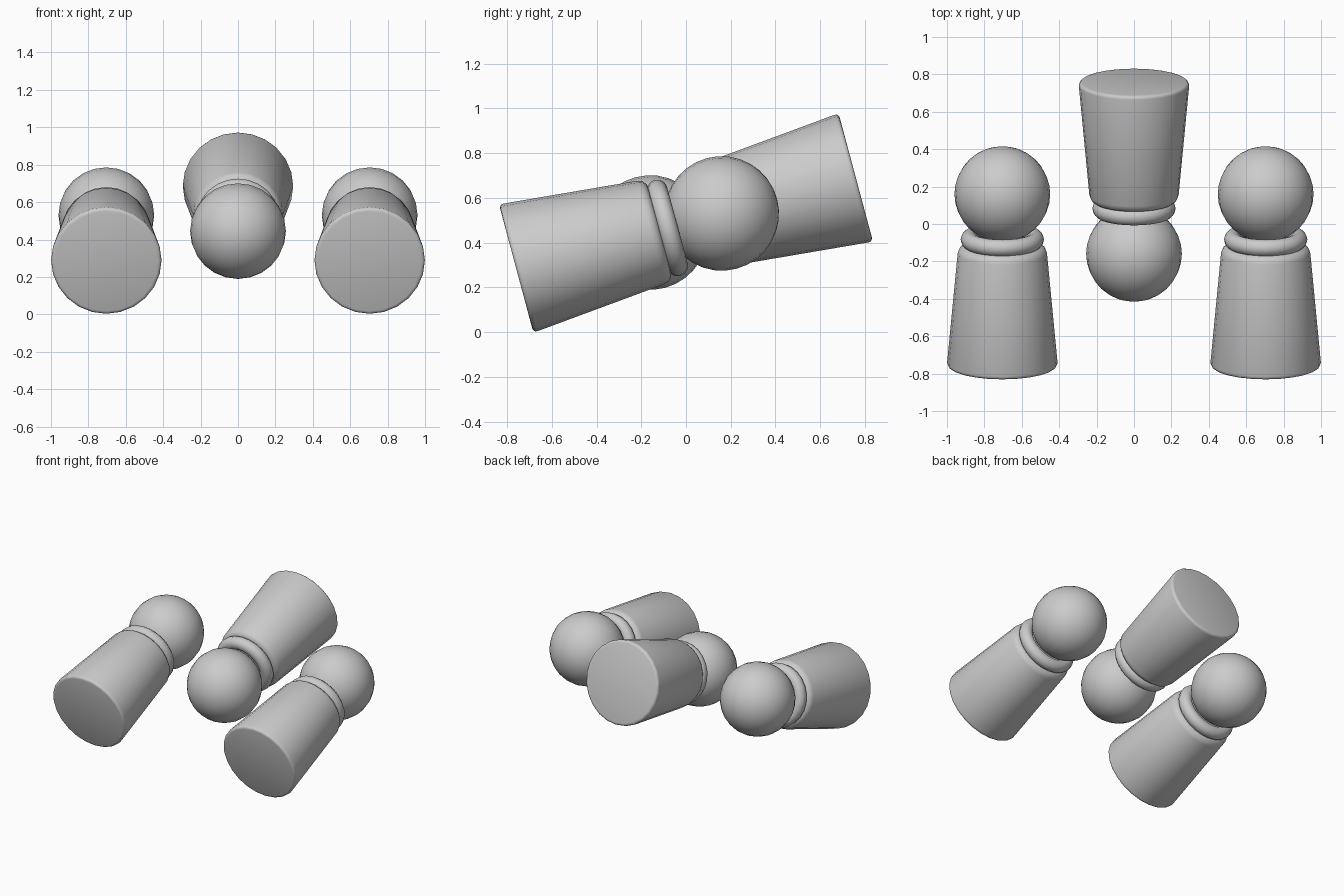
import bpy
import bmesh
from math import radians
from mathutils import Matrix

cube = bpy.data.objects.get("Cube")
if cube:
    bpy.data.objects.remove(cube, do_unlink=True)

SIDES = 24
BODY_LENGTH = 0.665
BASE_RADIUS, TOP_RADIUS = 0.297, 0.235
RING_POS, RING_MAJOR, RING_MINOR = 0.70, 0.177, 0.046
BALL_POS, BALL_RADIUS = 0.951, 0.256

grey = bpy.data.materials.new("plain_grey")
grey.use_nodes = True
colour = (0.6, 0.6, 0.6, 1)
grey.diffuse_color = colour
grey.node_tree.nodes["Principled BSDF"].inputs["Base Color"].default_value = colour


def finish(obj, name, placement):
    """Name, colour, place and smooth one part."""
    obj.name = obj.data.name = name
    obj.data.materials.append(grey)
    obj.matrix_world = placement
    bpy.ops.object.select_all(action="DESELECT")
    obj.select_set(True)
    bpy.context.view_layer.objects.active = obj
    bpy.ops.object.shade_smooth_by_angle(angle=radians(40))


def add_body(name, placement):
    """Tapered body with a small bevel at the base and a softer one at the top."""
    bm = bmesh.new()
    bmesh.ops.create_cone(bm, cap_ends=True, segments=SIDES, radius1=BASE_RADIUS,
                          radius2=TOP_RADIUS, depth=BODY_LENGTH,
                          matrix=Matrix.Translation((0, 0, BODY_LENGTH / 2)))
    for low_end, width in ((True, 0.02), (False, 0.04)):
        rim = [e for e in bm.edges
               if all((v.co.z < 0.001) if low_end else (v.co.z > BODY_LENGTH - 0.001)
                      for v in e.verts)]
        bmesh.ops.bevel(bm, geom=rim, offset=width, segments=3, profile=0.5,
                        affect="EDGES", clamp_overlap=True)
    mesh = bpy.data.meshes.new(name)
    bm.to_mesh(mesh)
    bm.free()
    obj = bpy.data.objects.new(name, mesh)
    bpy.context.collection.objects.link(obj)
    finish(obj, name, placement)


def add_peg(label, x, placement):
    """One peg: body, collar ring and ball head along its own axis."""
    place = Matrix.Translation((x, 0, 0)) @ placement
    add_body(label + "_body", place)

    bpy.ops.mesh.primitive_torus_add(major_segments=SIDES, minor_segments=12,
                                     major_radius=RING_MAJOR, minor_radius=RING_MINOR)
    finish(bpy.context.object, label + "_collar",
           place @ Matrix.Translation((0, 0, RING_POS)))

    bpy.ops.mesh.primitive_uv_sphere_add(segments=SIDES, ring_count=16, radius=BALL_RADIUS)
    finish(bpy.context.object, label + "_head",
           place @ Matrix.Translation((0, 0, BALL_POS)))


# Outer pegs point backwards and up, the middle one forwards and down
outer = Matrix.Translation((0, -0.759, 0.284)) @ Matrix.Rotation(radians(-75), 4, "X")
middle = Matrix.Translation((0, 0.759, 0.691)) @ Matrix.Rotation(radians(105), 4, "X")

add_peg("right_peg", -0.704, outer)
add_peg("left_peg", 0.704, outer)
add_peg("middle_peg", 0, middle)
